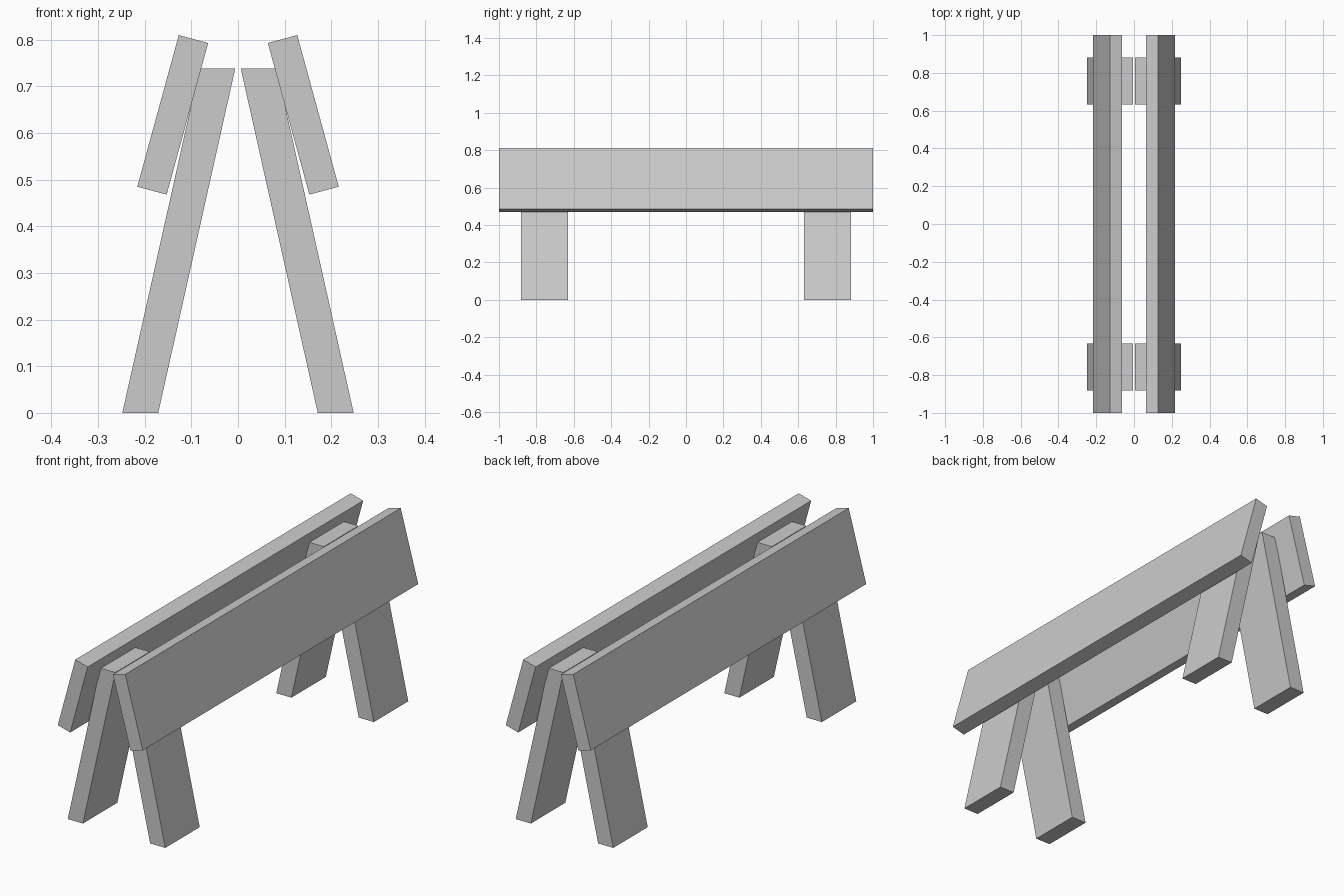
import bpy

if "Cube" in bpy.data.objects:
    bpy.data.objects.remove(bpy.data.objects["Cube"])


def extrude_profile(name, profile, y0, y1, side):
    """Extrude an (x, z) outline along y; side = -1 mirrors it in x."""
    pts = [(side * x, z) for x, z in profile]
    if side < 0:
        pts.reverse()
    n = len(pts)
    verts = [(x, y, z) for y in (y0, y1) for x, z in pts]
    faces = [tuple(range(n)), tuple(reversed(range(n, 2 * n)))]
    faces += [(i, i + n, (i + 1) % n + n, (i + 1) % n) for i in range(n)]
    mesh = bpy.data.meshes.new(name)
    mesh.from_pydata(verts, [], faces)
    obj = bpy.data.objects.new(name, mesh)
    bpy.context.collection.objects.link(obj)


# Outlines of the right-hand parts, counter-clockwise seen from the front
LEG = [(0.171, 0), (0.248, 0), (0.083, 0.738), (0.006, 0.738)]
BOARD = [(0.153, 0.468), (0.216, 0.485), (0.127, 0.81), (0.064, 0.793)]

for side, label in ((1, "right"), (-1, "left")):
    # Long tilted side board
    extrude_profile(f"{label}_board", BOARD, -1, 1, side)
    # Splayed legs, cut level at the floor and top
    for y, end in ((-0.757, "front"), (0.757, "back")):
        extrude_profile(f"{end}_{label}_leg", LEG, y - 0.125, y + 0.125, side)
